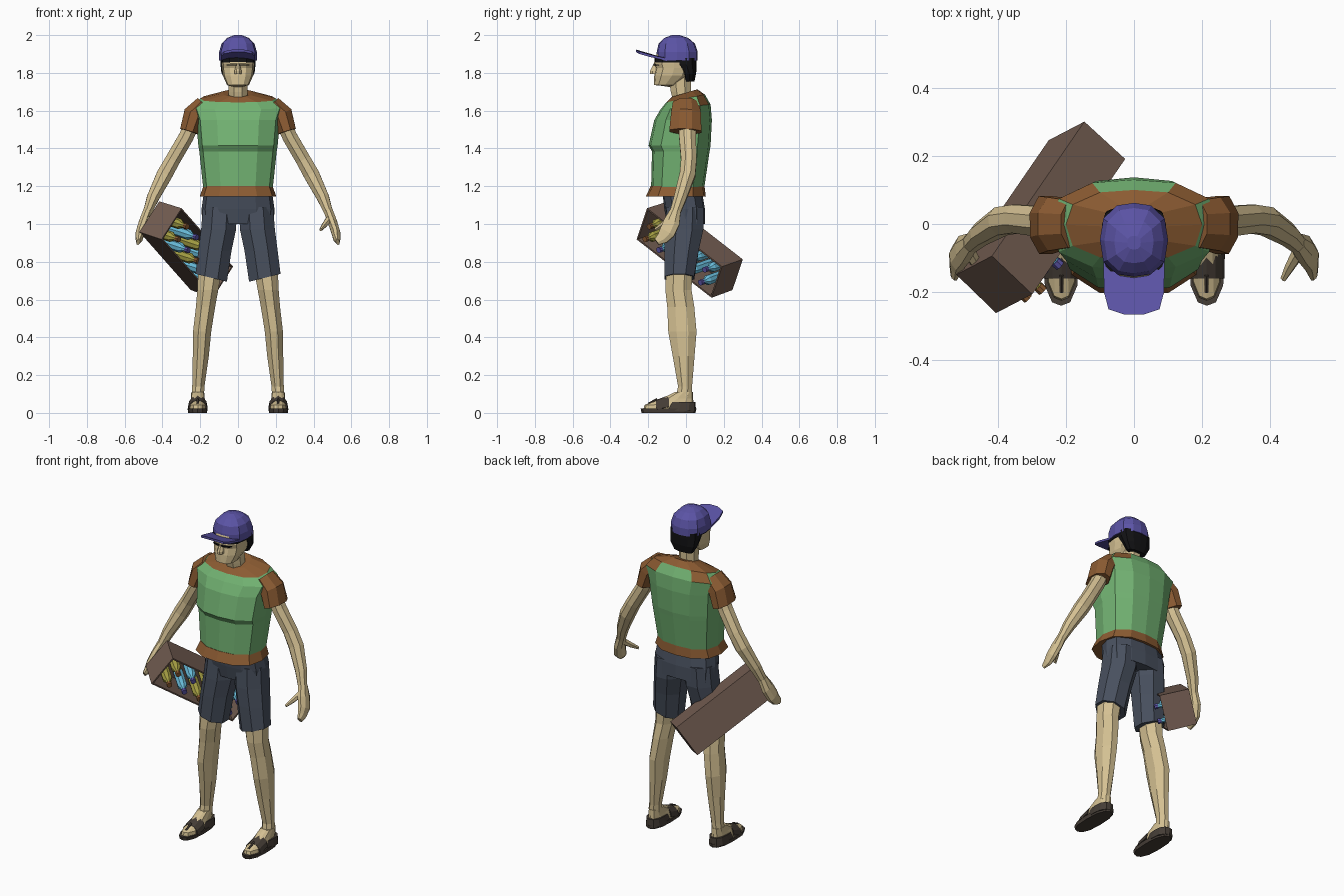
import bpy, bmesh, math
from mathutils import Vector, Matrix

if "Cube" in bpy.data.objects:
    bpy.data.objects.remove(bpy.data.objects["Cube"])


def mat(name, r, g, b):
    m = bpy.data.materials.new(name)
    m.diffuse_color = (r, g, b, 1)
    m.use_nodes = True
    m.node_tree.nodes["Principled BSDF"].inputs["Base Color"].default_value = m.diffuse_color
    return m


SKIN = mat("skin", .66, .53, .29)
PURPLE = mat("purple", .105, .088, .38)
GREEN = mat("green", .17, .45, .17)
BROWN = mat("orange brown", .26, .105, .032)
SLATE = mat("slate", .065, .08, .112)
WOOD = mat("crate brown", .165, .105, .08)
BLACK = mat("black", .006, .006, .007)
LEATHER = mat("dark leather", .06, .047, .037)
YELLOW = mat("yellow", .37, .34, .055)
BLUE = mat("light blue", .14, .5, .7)

# unit cross-section shared by the body parts (12 sides, boxy oval)
HALF = [(0, -1), (.5, -.93), (.9, -.6), (1, 0), (.9, .58), (.5, .93), (0, 1)]
OVAL = HALF + [(-x, y) for x, y in HALF[5:0:-1]]
OCTO = [(math.cos(a), math.sin(a)) for a in [math.pi * (i + .5) / 4 for i in range(8)]]


def skin_rings(name, rings, mats, rule=None, cap_start=True, cap_end=True):
    """Join rings of points into a mesh object."""
    bm = bmesh.new()
    rows = [[bm.verts.new(p) for p in ring] for ring in rings]
    n = len(rows[0])
    for a, b in zip(rows, rows[1:]):
        for i in range(n):
            j = (i + 1) % n
            bm.faces.new((a[i], a[j], b[j], b[i]))
    if cap_start:
        bm.faces.new(rows[0][::-1])
    if cap_end:
        bm.faces.new(rows[-1])
    bmesh.ops.recalc_face_normals(bm, faces=bm.faces)
    if rule:
        for f in bm.faces:
            f.material_index = rule(f.calc_center_median())
    return finish(name, bm, mats)


def finish(name, bm, mats):
    me = bpy.data.meshes.new(name)
    bm.to_mesh(me)
    bm.free()
    for m in mats:
        me.materials.append(m)
    ob = bpy.data.objects.new(name, me)
    bpy.context.collection.objects.link(ob)
    return ob


def loft(name, sections, mats, shape=OVAL, **kw):
    """Sections: (z, centre x, half width, front y, back y, tilt in y, tilt in x)."""
    rings = []
    for s in sections:
        z, cx, w, yf, yb, ty, tx = (list(s) + [0, 0])[:7]
        ring = []
        for px, py in shape:
            y = (yf + yb) / 2 + py * (yb - yf) / 2
            ring.append((cx + px * w, y, z + ty * y + tx * px * w))
        rings.append(ring)
    return skin_rings(name, rings, mats, **kw)


def tube(name, pts, radii, m, sides=8, matrix=None):
    """Tube along a path; radii are (in the xz plane, across it)."""
    pts = [Vector(p) for p in pts]
    rings = []
    for i, p in enumerate(pts):
        t = (pts[min(i + 1, len(pts) - 1)] - pts[max(i - 1, 0)]).normalized()
        s = t.cross(Vector((0, 1, 0))).normalized()
        b = s.cross(t)
        ra, rb = radii[i]
        ring = []
        for k in range(sides):
            a = 2 * math.pi * (k + .5) / sides
            q = p + s * ra * math.cos(a) + b * rb * math.sin(a)
            ring.append(matrix @ q if matrix else q)
        rings.append(ring)
    return skin_rings(name, rings, [m])


# vest with shirt yoke around the neck
loft("vest", [(1.18, 0, .183, -.185, .095), (1.385, 0, .205, -.18, .125),
              (1.415, 0, .21, -.198, .13), (1.55, 0, .222, -.168, .137),
              (1.62, 0, .245, -.135, .13, .1), (1.665, 0, .2, -.105, .1, .2),
              (1.695, 0, .08, -.075, .06, .3)],
     [GREEN, BROWN], rule=lambda c: int(c.z > 1.64 and abs(c.x) < .165 and -.1 < c.y < .09))
# shirt hem
loft("shirt_hem", [(1.145, 0, .203, -.213, .105), (1.2, 0, .183, -.187, .098)], [BROWN])

# shorts
loft("shorts_hips", [(1.0, 0, .19, -.1, .1), (1.08, 0, .193, -.115, .1),
                     (1.17, 0, .18, -.125, .085)], [SLATE])

# neck and head
loft("neck", [(1.6, 0, .06, -.06, .05), (1.7, 0, .055, -.085, .03),
              (1.8, 0, .055, -.1, .03)], [SKIN], shape=OCTO)
loft("head", [(1.712, 0, .035, -.155, -.09, -.15), (1.735, 0, .058, -.17, -.05),
              (1.785, 0, .08, -.168, .02), (1.825, 0, .085, -.16, .035),
              (1.85, 0, .087, -.17, .04), (1.9, 0, .085, -.155, .04)], [SKIN])
loft("nose", [(1.795, 0, .02, -.192, -.14), (1.81, 0, .02, -.193, -.14),
              (1.85, 0, .009, -.172, -.14)], [SKIN], shape=OCTO)
loft("eyebrows", [(1.838, 0, .06, -.173, -.12), (1.845, 0, .06, -.174, -.12)], [BLACK])
loft("hair", [(1.755, 0, .062, -.005, .045), (1.8, 0, .088, -.02, .054),
              (1.845, 0, .093, -.055, .056), (1.88, 0, .094, -.06, .056)], [BLACK])
loft("hair_fringe", [(1.855, 0, .091, -.168, .05), (1.885, 0, .093, -.168, .05)], [BLACK])

# cap dome and brim
loft("cap_dome", [(1.865, 0, .1, -.155, .062), (1.91, 0, .1, -.155, .062),
                  (1.955, 0, .087, -.145, .047), (1.985, 0, .058, -.115, .012),
                  (2.0, 0, .02, -.075, -.035)], [PURPLE])
brim = [(-.09, -.1), (-.088, -.2), (-.075, -.25), (-.03, -.265),
        (.03, -.265), (.075, -.25), (.088, -.2), (.09, -.1)]
skin_rings("cap_brim", [[(x, y, z0 - (y + .1) * .24 - 1.2 * x * x) for x, y in brim]
                        for z0 in (1.872, 1.885)], [PURPLE])

for side, s in (("left", 1), ("right", -1)):
    # sleeve, arm and hand
    tube(side + "_sleeve", [(s * .18, 0, 1.635), (s * .232, 0, 1.58), (s * .26, -.003, 1.49)],
         [(.05, .075), (.062, .085), (.052, .092)], BROWN)
    tube(side + "_arm", [(s * .23, .005, 1.56), (s * .275, .008, 1.46), (s * .345, .015, 1.34),
                         (s * .39, .008, 1.26), (s * .45, -.03, 1.14), (s * .48, -.058, 1.06)],
         [(.042, .05), (.043, .048), (.043, .045), (.045, .045), (.035, .036), (.025, .03)], SKIN)
    tube(side + "_hand", [(s * .478, -.055, 1.07), (s * .5, -.075, 1.01), (s * .518, -.1, .955),
                          (s * .522, -.125, .925), (s * .528, -.155, .905)],
         [(.026, .03), (.027, .046), (.025, .045), (.02, .035), (.01, .02)], SKIN)
    tube(side + "_thumb", [(s * .485, -.08, 1.03), (s * .458, -.125, .995), (s * .438, -.162, .97)],
         [(.02, .02), (.015, .016), (.008, .01)], SKIN, 6)
    # leg of the shorts
    loft(side + "_shorts_leg", [(.715, s * .142, .09, -.12, .05, 0, s * .25),
                                (.86, s * .122, .095, -.122, .075),
                                (.97, s * .103, .1, -.12, .1),
                                (1.09, s * .095, .098, -.11, .1)], [SLATE], shape=OCTO)
    # leg and foot
    loft(side + "_leg", [(.09, s * .213, .036, -.055, .035), (.14, s * .21, .035, -.045, .035),
                         (.3, s * .197, .046, -.075, .05), (.43, s * .19, .052, -.1, .062),
                         (.56, s * .172, .055, -.105, .05), (.65, s * .16, .06, -.115, .035),
                         (.78, s * .145, .07, -.11, .04)], [SKIN], shape=OCTO)
    loft(side + "_foot", [(.02, s * .213, .045, -.225, .042), (.042, s * .213, .043, -.22, .04),
                          (.075, s * .213, .037, -.13, .038), (.11, s * .213, .034, -.06, .036)],
         [SKIN])
    # sandal: sole, heel cup, instep strap and toe strap
    loft(side + "_sole", [(0, s * .214, .05, -.235, .05), (.022, s * .214, .053, -.24, .055)],
         [LEATHER])
    loft(side + "_heel_cup", [(.01, s * .214, .052, -.13, .053), (.058, s * .214, .046, -.1, .05)],
         [LEATHER])
    arch = [(s * .213 + .052 * math.cos(a), .02 + .062 * math.sin(a))
            for a in [math.pi * k / 6 for k in range(7)]]
    strap = [(x, z) for x, z in arch] + [(s * .213, .01)]
    skin_rings(side + "_instep_strap", [[(x, -.16, .01 + (z - .01) * .8) for x, z in strap],
                                        [(x, -.09, z + .012) for x, z in strap]], [LEATHER])
    tube(side + "_toe_strap", [(s * .213, -.15, .07), (s * .213, -.2, .047)],
         [(.007, .009), (.007, .007)], LEATHER, 6)

# crate carried under the arm: depth axis u (open side), width axis w, length axis v
v = Vector((-.477, -.694, .54)).normalized()
u = Vector((.709, -.668, -.232))
u = (u - v * u.dot(v)).normalized()
w = u.cross(v)
frame = Matrix((u, w, v)).transposed().to_4x4()
frame.translation = (-.272, .018, .865)
bm = bmesh.new()
bmesh.ops.create_cube(bm, size=1)
bmesh.ops.delete(bm, geom=[f for f in bm.faces if f.normal.x > .5], context='FACES')
bmesh.ops.scale(bm, vec=(.16, .187, .555), verts=bm.verts)
bmesh.ops.transform(bm, matrix=frame, verts=bm.verts)
crate = finish("crate", bm, [WOOD])
wall = crate.modifiers.new("walls", 'SOLIDIFY')
wall.thickness = .012
wall.offset = -1

# bottles in two rows inside the crate
for i in range(5):
    for j in (-1, 1):
        yellow = i in (2, 4)
        y, z = j * .042, (i - 2) * .106
        tube("bottle", [(-.068, y, z), (.06, y, z), (.08, y, z), (.1, y, z)],
             [(.028, .028), (.028, .028), (.015, .015), (.013, .013)],
             YELLOW if yellow else BLUE, 8, frame)
        tube("bottle_cap", [(.098, y, z), (.118, y, z)], [(.016, .016)] * 2,
             BROWN if yellow else PURPLE, 8, frame)
